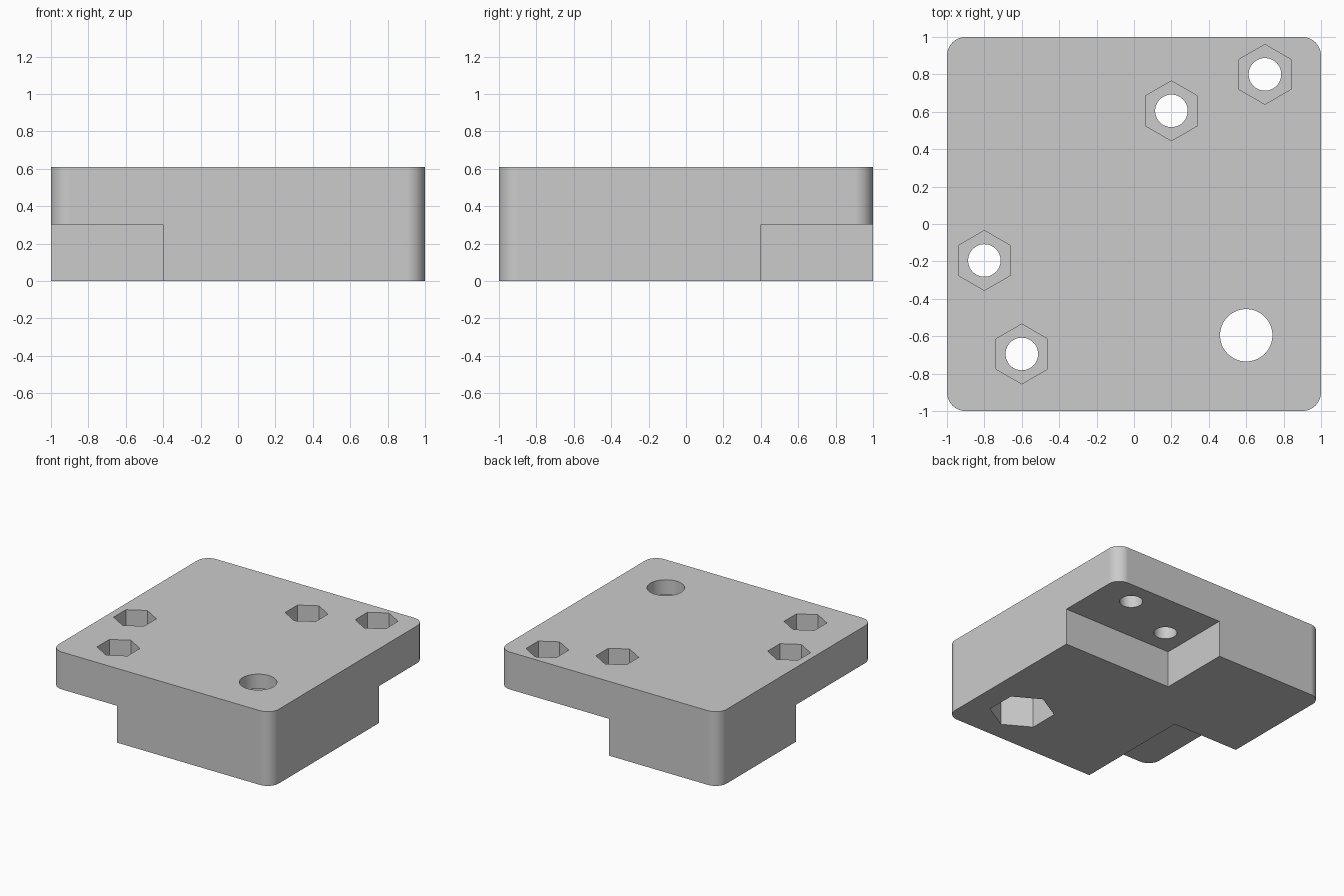
import bpy, bmesh, math

cube = bpy.data.objects.get("Cube")
if cube:
    bpy.data.objects.remove(cube, do_unlink=True)

HEIGHT, STEP, WEB, CORNER = 0.61, 0.303, 0.12, 0.1
OVER = 0.1  # how far cutters reach past the surface

grey = bpy.data.materials.new("plain grey")
grey.use_nodes = True
grey.diffuse_color = (0.6, 0.6, 0.6, 1)
grey.node_tree.nodes["Principled BSDF"].inputs["Base Color"].default_value = (0.6, 0.6, 0.6, 1)


def prism(name, outline, z0, z1):
    """Extrude a closed counter-clockwise outline from z0 to z1."""
    bm = bmesh.new()
    face = bm.faces.new([bm.verts.new((x, y, z0)) for x, y in outline])
    extruded = bmesh.ops.extrude_face_region(bm, geom=[face])["geom"]
    top = [v for v in extruded if isinstance(v, bmesh.types.BMVert)]
    bmesh.ops.translate(bm, verts=top, vec=(0, 0, z1 - z0))
    bmesh.ops.recalc_face_normals(bm, faces=bm.faces)
    mesh = bpy.data.meshes.new(name)
    bm.to_mesh(mesh)
    bm.free()
    mesh.materials.append(grey)
    obj = bpy.data.objects.new(name, mesh)
    bpy.context.collection.objects.link(obj)
    return obj


def ring(x, y, radius, sides):
    """Regular polygon with a corner pointing to +y."""
    angles = [math.pi / 2 + math.tau * i / sides for i in range(sides)]
    return [(x + radius * math.cos(a), y + radius * math.sin(a)) for a in angles]


def rectangle(x0, x1, y0, y1):
    return [(x0, y0), (x1, y0), (x1, y1), (x0, y1)]


def rounded_square(half, radius, steps=10):
    points = []
    for quarter, (sx, sy) in enumerate([(1, 1), (-1, 1), (-1, -1), (1, -1)]):
        for i in range(steps + 1):
            a = math.pi / 2 * (quarter + i / steps)
            points.append((sx * (half - radius) + radius * math.cos(a),
                           sy * (half - radius) + radius * math.sin(a)))
    return points


# Rounded block
body = prism("mounting_block", rounded_square(1, CORNER), 0, HEIGHT)

# Two stepped corners on the underside
cutters = [
    prism("back_step_cutter", rectangle(0, 1 + OVER, 0.4, 1 + OVER), -OVER, STEP),
    prism("front_step_cutter", rectangle(-1 - OVER, -0.4, -1 - OVER, 0), -OVER, STEP),
]

# Small bolt holes with nut pockets opening upwards
for x, y in [(0.7, 0.8), (0.2, 0.605), (-0.8, -0.195), (-0.6, -0.695)]:
    cutters.append(prism("nut_pocket_cutter", ring(x, y, 0.16, 6), STEP + WEB, HEIGHT + OVER))
    cutters.append(prism("bolt_hole_cutter", ring(x, y, 0.087, 48), -OVER, HEIGHT + 2 * OVER))

# Large bolt hole with a nut pocket opening downwards
cutters.append(prism("large_pocket_cutter", ring(0.6, -0.595, 0.245, 6), -OVER, HEIGHT - WEB))
cutters.append(prism("large_hole_cutter", ring(0.6, -0.595, 0.14, 64), -2 * OVER, HEIGHT + OVER))

# Cut everything out of the block
bpy.context.view_layer.objects.active = body
for cutter in cutters:
    cutter.hide_render = True
    cut = body.modifiers.new("cut", "BOOLEAN")
    cut.operation = "DIFFERENCE"
    cut.solver = "EXACT"
    cut.object = cutter
    bpy.ops.object.modifier_apply(modifier=cut.name)
    bpy.data.objects.remove(cutter, do_unlink=True)

# Smooth corners and bores, crisp edges
bpy.ops.object.select_all(action="DESELECT")
body.select_set(True)
bpy.ops.object.shade_smooth_by_angle(angle=math.radians(30))
weighted = body.modifiers.new("weighted_normals", "WEIGHTED_NORMAL")
weighted.keep_sharp = True
